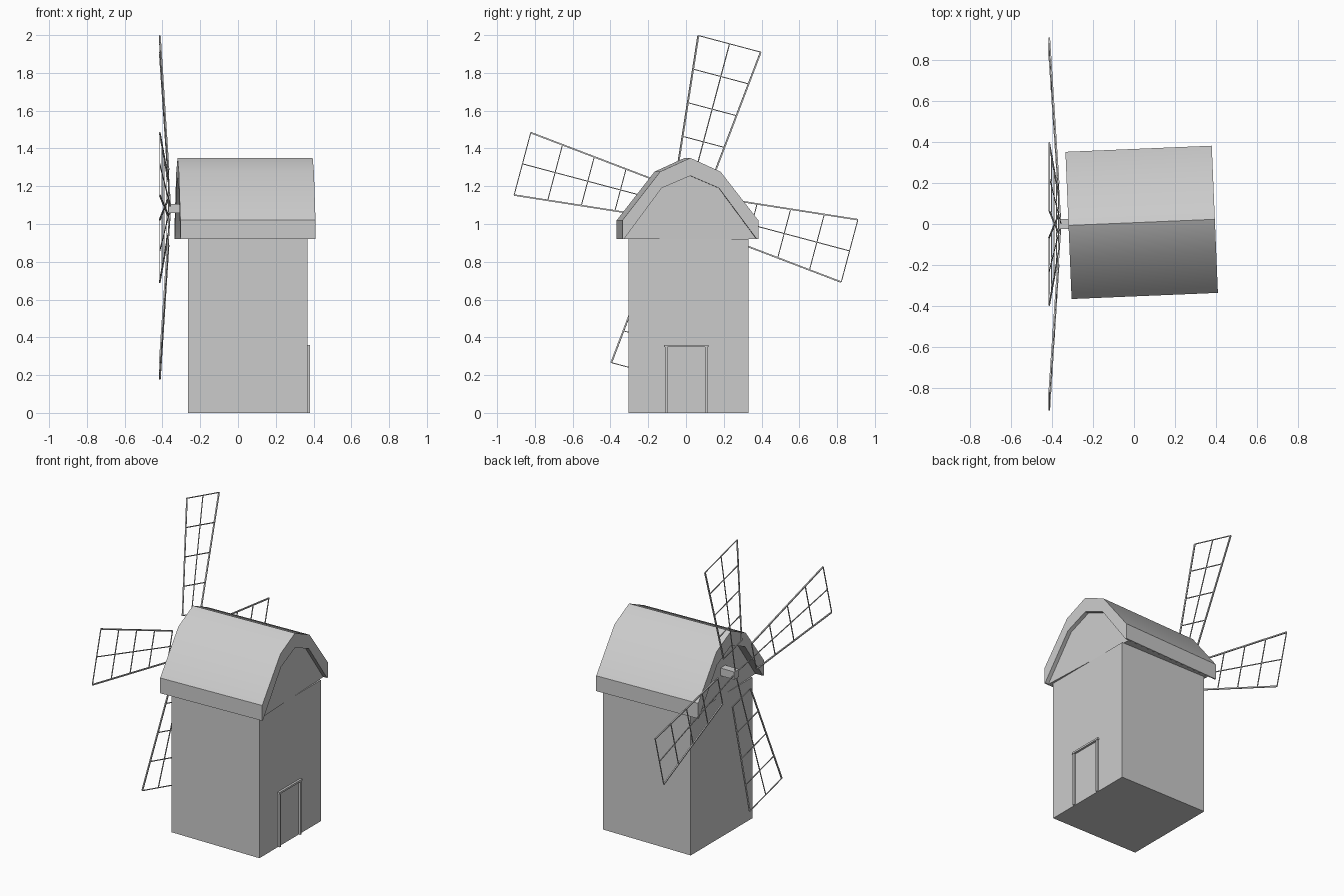
import bpy
import bmesh
from math import radians, sin, cos
from mathutils import Vector, Matrix

cube = bpy.data.objects.get("Cube")
if cube:
    bpy.data.objects.remove(cube, do_unlink=True)

grey = bpy.data.materials.new("plain grey")
grey.use_nodes = True
grey.diffuse_color = (0.6, 0.6, 0.6, 1)
grey.node_tree.nodes["Principled BSDF"].inputs["Base Color"].default_value = (0.6, 0.6, 0.6, 1)


def finish(name, bm):
    bmesh.ops.recalc_face_normals(bm, faces=bm.faces)
    mesh = bpy.data.meshes.new(name)
    bm.to_mesh(mesh)
    bm.free()
    mesh.materials.append(grey)
    obj = bpy.data.objects.new(name, mesh)
    bpy.context.collection.objects.link(obj)
    return obj


def add_box(bm, low, high):
    low, high = Vector(low), Vector(high)
    size = Matrix.Diagonal((*(high - low), 1))
    bmesh.ops.create_cube(bm, size=1, matrix=Matrix.Translation((low + high) / 2) @ size)


def box(name, low, high):
    bm = bmesh.new()
    add_box(bm, low, high)
    return finish(name, bm)


def prism(name, profile, half):
    """Extrude a y-z profile along x."""
    bm = bmesh.new()
    face = bm.faces.new([bm.verts.new((-half, y, z)) for y, z in profile])
    ext = bmesh.ops.extrude_face_region(bm, geom=[face])["geom"]
    verts = [v for v in ext if isinstance(v, bmesh.types.BMVert)]
    bmesh.ops.translate(bm, verts=verts, vec=(2 * half, 0, 0))
    return finish(name, bm)


def add_bar(bm, a, b, width):
    """Square bar between two points."""
    d = b - a
    turn = d.to_track_quat('Z', 'X').to_matrix().to_4x4()
    size = Matrix.Diagonal((width, width, d.length, 1))
    bmesh.ops.create_cube(bm, size=1, matrix=Matrix.Translation((a + b) / 2) @ turn @ size)


def arch(points):
    """Mirror a right-hand outline that ends at the ridge."""
    return points + [(-y, z) for y, z in reversed(points[:-1])]


# Tower and door frame
box("tower", (-0.265, -0.305, 0), (0.368, 0.33, 0.92))
bm = bmesh.new()
for y in (-0.112, 0.1):
    add_box(bm, (0.366, y, 0), (0.38, y + 0.013, 0.348))
add_box(bm, (0.366, -0.117, 0.348), (0.382, 0.118, 0.36))
finish("door_frame", bm)

# Cap: roof shell and gable wall, turned slightly on the tower
outer = arch([(0.36, 0.92), (0.36, 1.02), (0.16, 1.277), (0, 1.35)])
inner = arch([(0.352, 0.92), (0.152, 1.19), (0, 1.255)])
roof = prism("roof", outer + inner[::-1], 0.358)
gable = prism("gable_wall", inner, 0.318)
for obj, x in ((roof, 0.0375), (gable, 0.0515)):
    obj.location = (x, 0.008, 0)
    obj.rotation_euler.z = radians(2.4)

# Sail shaft
box("sail_shaft", (-0.365, -0.025, 1.057), (-0.26, 0.025, 1.107))

# Four tapered lattice sails, dished away from the tower
HUB_Z, INNER, TIP = 1.088, 0.18, 0.896


def sail_point(angle, along, side):
    """Side runs from -1 to 1 across the sail."""
    across = side * (0.08 + 0.105 * (along - 0.03))
    return Vector((-0.357 - 0.064 * along,
                   along * sin(angle) + across * cos(angle),
                   HUB_Z + along * cos(angle) - across * sin(angle)))


for i in range(4):
    a = radians(14.9 + 90 * i)
    bm = bmesh.new()
    for side in (-1, 1):
        add_bar(bm, sail_point(a, INNER, side), sail_point(a, TIP, side), 0.008)
    add_bar(bm, sail_point(a, 0, 0), sail_point(a, TIP, 0), 0.005)
    for j in range(5):
        along = INNER + (TIP - INNER) * j / 4
        add_bar(bm, sail_point(a, along, -1), sail_point(a, along, 1), 0.005)
    finish(f"sail_{i + 1}", bm)

# Soft shading on the roof slopes, sharp ridge and eaves
for obj in bpy.context.selected_objects:
    obj.select_set(False)
roof.select_set(True)
bpy.context.view_layer.objects.active = roof
bpy.ops.object.shade_smooth_by_angle(angle=radians(35))
